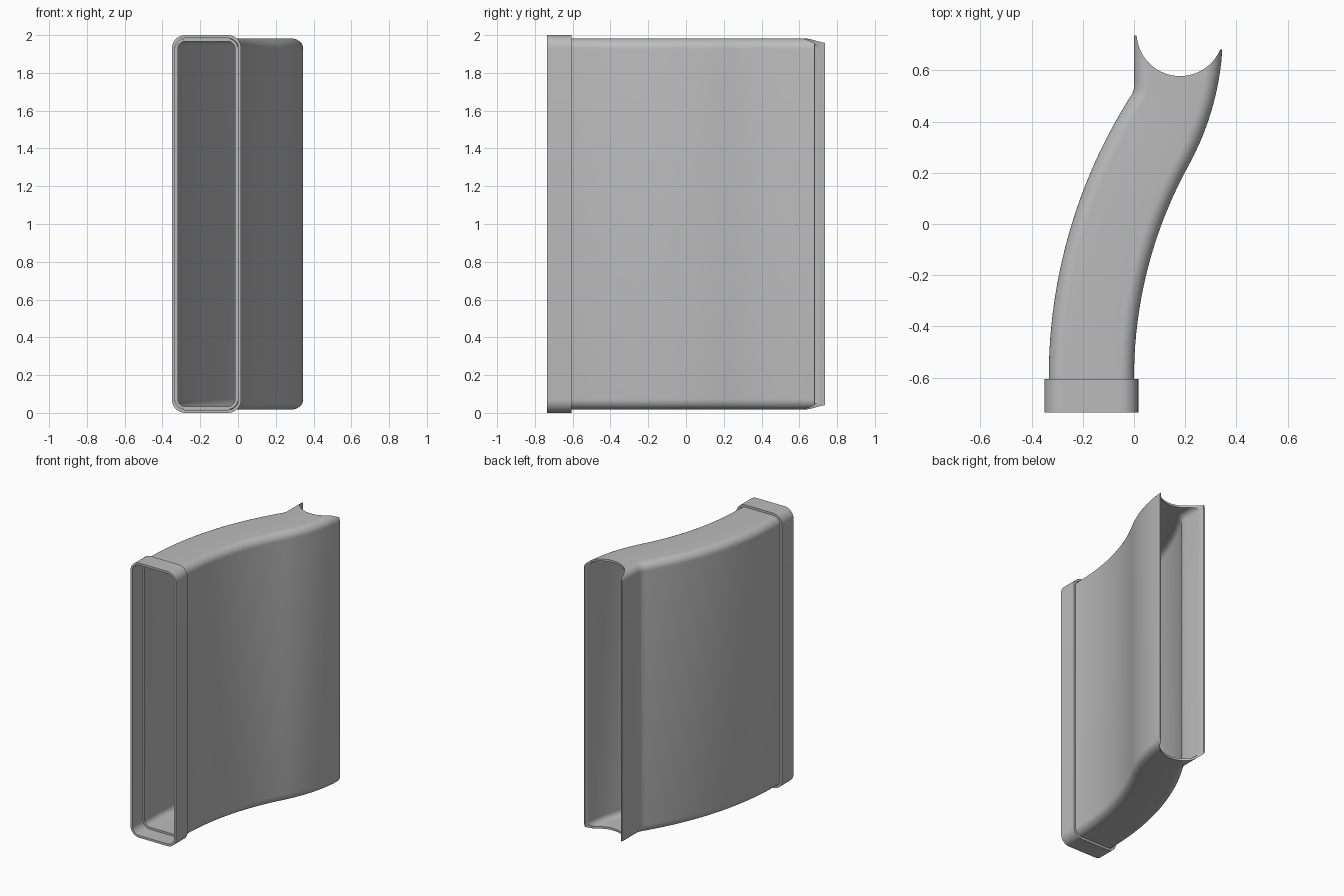
import bpy, bmesh
from math import sin, cos, pi
from mathutils import Vector

cube = bpy.data.objects.get("Cube")
if cube:
    bpy.data.objects.remove(cube, do_unlink=True)

grey = bpy.data.materials.new("plain grey")
grey.use_nodes = True
COLOUR = (0.5, 0.5, 0.5, 1)
grey.diffuse_color = COLOUR
grey.node_tree.nodes["Principled BSDF"].inputs["Base Color"].default_value = COLOUR


def rounded_section(left, right, z0, z1, radius, inset, steps=8):
    """Rounded rectangle standing on the line from left to right."""
    width = (right - left).length
    along = (right - left) / width
    r = radius - inset
    corners = [(width - radius, z1 - radius), (radius, z1 - radius),
               (radius, z0 + radius), (width - radius, z0 + radius)]
    points = []
    for quarter, (u, z) in enumerate(corners):
        for i in range(steps + 1):
            a = (quarter + i / steps) * pi / 2
            p = left + along * (u + r * cos(a))
            points.append((p.x, p.y, z + r * sin(a)))
    return points


def hollow_loft(name, stations, z0, z1, radius, wall):
    """Tube with thickness, lofted through pairs of left and right points."""
    bm = bmesh.new()
    shells = []
    for inset in (0, wall):
        shells.append([[bm.verts.new(p) for p in
                        rounded_section(l, r, z0, z1, radius, inset)]
                       for l, r in stations])
    outer, inner = shells
    # closed loop of rings: along the outside, back along the inside
    rings = outer + inner[::-1]
    for k, ring in enumerate(rings):
        after = rings[(k + 1) % len(rings)]
        n = len(ring)
        for i in range(n):
            j = (i + 1) % n
            bm.faces.new((ring[i], ring[j], after[j], after[i]))
    bmesh.ops.recalc_face_normals(bm, faces=bm.faces)
    mesh = bpy.data.meshes.new(name)
    bm.to_mesh(mesh)
    bm.free()
    mesh.materials.append(grey)
    ob = bpy.data.objects.new(name, mesh)
    bpy.context.collection.objects.link(ob)
    return ob


def smooth(ob):
    bpy.ops.object.select_all(action='DESELECT')
    ob.select_set(True)
    bpy.context.view_layer.objects.active = ob
    bpy.ops.object.shade_smooth_by_angle(angle=0.5)


# Duct path: concentric bend first, then the right wall bends back
X_LEFT, X_RIGHT, Y_BEND = -0.333, 0.0, -0.6
R_LEFT, R_RIGHT, R_BACK = 2.05, 1.717, 1.075
TURN, END = 0.504, 0.063


def arc(x, radius, a):
    return Vector((x + radius * (1 - cos(a)), Y_BEND + radius * sin(a)))


stations = [(Vector((X_LEFT, -0.62)), Vector((X_RIGHT, -0.62)))]
for i in range(21):
    a = TURN * i / 20
    stations.append((arc(X_LEFT, R_LEFT, a), arc(X_RIGHT, R_RIGHT, a)))

left_tail = [arc(X_LEFT, R_LEFT, a) for a in (0.525, 0.545, 0.56)]
left_tail += [Vector(p) for p in ((-0.006, 0.51), (-0.001, 0.527), (0, 0.55),
                                  (0, 0.59), (0, 0.63), (0, 0.68), (0, 0.737))]
start = arc(X_RIGHT, R_RIGHT, TURN)
for i, left in enumerate(left_tail, 1):
    a = TURN + (END - TURN) * i / len(left_tail)
    right = start + R_BACK * Vector((cos(a) - cos(TURN), sin(TURN) - sin(a)))
    stations.append((left, right))
duct = hollow_loft("curved_duct", stations, 0.018, 1.982, 0.055, 0.015)

# Round notch across the rear end
bpy.ops.mesh.primitive_cylinder_add(vertices=96, radius=0.17, depth=3,
                                    location=(0.18, 0.748, 1))
cutter = bpy.context.object
cutter.name = "notch_cutter"
cutter.hide_render = True
cutter.data.materials.append(grey)
notch = duct.modifiers.new("notch", 'BOOLEAN')
notch.operation = 'DIFFERENCE'
notch.solver = 'EXACT'
notch.object = cutter
bpy.context.view_layer.objects.active = duct
bpy.ops.object.modifier_apply(modifier=notch.name)
bpy.data.objects.remove(cutter, do_unlink=True)
smooth(duct)

# Socket collar at the front end
ends = [(Vector((-0.35, y)), Vector((0.017, y))) for y in (-0.737, -0.605)]
collar = hollow_loft("front_collar", ends, 0, 2, 0.07, 0.016)
smooth(collar)
